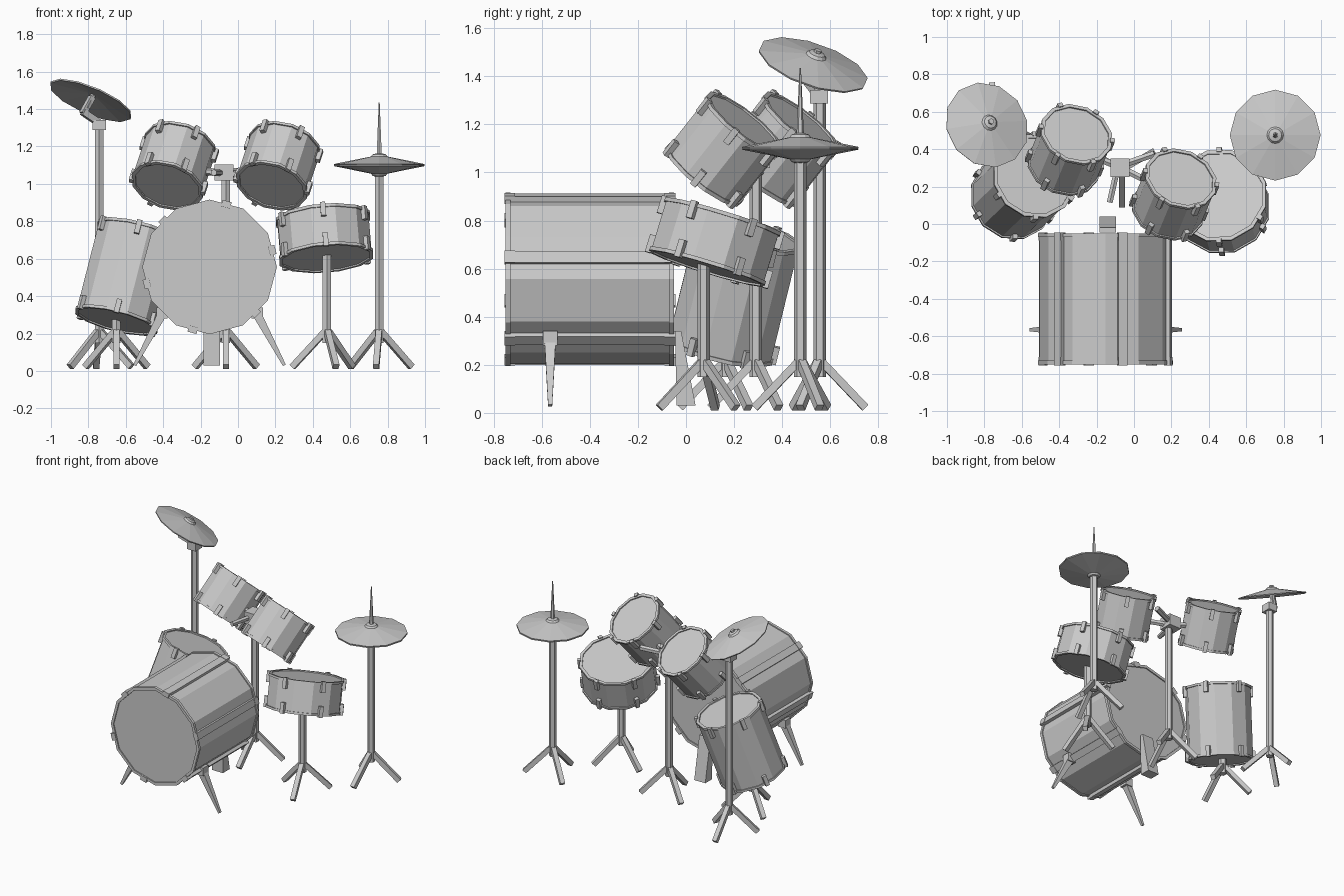
import bpy, bmesh
from math import sin, cos, pi, radians
from mathutils import Vector, Matrix

if "Cube" in bpy.data.objects:
    bpy.data.objects.remove(bpy.data.objects["Cube"])


def finish(name, bm):
    bmesh.ops.recalc_face_normals(bm, faces=bm.faces)
    me = bpy.data.meshes.new(name)
    bm.to_mesh(me)
    bm.free()
    ob = bpy.data.objects.new(name, me)
    bpy.context.collection.objects.link(ob)
    return ob


def frame(center, axis):
    # local Z follows the axis
    q = Vector(axis).to_track_quat('Z', 'Y')
    return Matrix.Translation(center) @ q.to_matrix().to_4x4()


def add_lathe(bm, profile, n, start=0.0):
    rings = []
    for r, z in profile:
        rings.append([bm.verts.new((r * cos(start + 2 * pi * i / n),
                                    r * sin(start + 2 * pi * i / n), z)) for i in range(n)])
    for a, b in zip(rings, rings[1:]):
        for i in range(n):
            j = (i + 1) % n
            bm.faces.new((a[i], a[j], b[j], b[i]))
    bm.faces.new(rings[0])
    bm.faces.new(rings[-1])


def add_box(bm, size, mat):
    bmesh.ops.create_cube(bm, size=1, matrix=mat @ Matrix.Diagonal((*size, 1)))


def lathe(name, profile, n, center, axis=(0, 0, 1), start=0.0):
    bm = bmesh.new()
    add_lathe(bm, profile, n, start)
    bm.transform(frame(center, axis))
    return finish(name, bm)


def box(name, center, size):
    bm = bmesh.new()
    add_box(bm, size, Matrix.Translation(center))
    return finish(name, bm)


def bar(name, a, b, r1, r2=None, n=6):
    a, b = Vector(a), Vector(b)
    return lathe(name, [(r1, 0), (r2 or r1, (b - a).length)], n, a, b - a, pi / n)


def drum(name, center, axis, r, depth, hoop=0.016):
    # shell with raised hoops and recessed heads
    h, s = depth / 2, r - 0.008
    half = [(r - 0.02, h - 0.008), (r - 0.02, h), (r, h), (r, h - hoop), (s, h - hoop)]
    bm = bmesh.new()
    add_lathe(bm, half + [(a, -z) for a, z in reversed(half)], 12)
    bm.transform(frame(center, axis))
    return finish(name, bm)


def lugs(name, center, axis, r, depth):
    # six clamps on each hoop
    bm = bmesh.new()
    for i in range(6):
        rot = Matrix.Rotation(radians(15 + 60 * i), 4, 'Z')
        for sgn in (1, -1):
            add_box(bm, (0.024, 0.028, 0.075),
                    rot @ Matrix.Translation((r * 0.966 + 0.004, 0, sgn * (depth / 2 - 0.03))))
    bm.transform(frame(center, axis))
    return finish(name, bm)


def stand(name, x, y, top, turn, reach=0.19):
    # post with three splayed legs
    bar(name + "_post", (x, y, 0.15), (x, y, top), 0.026)
    for i in range(3):
        a = radians(turn + 120 * i)
        bar(f"{name}_leg_{i + 1}", (x + 0.01 * cos(a), y + 0.01 * sin(a), 0.21),
            (x + reach * cos(a), y + reach * sin(a), 0.022), 0.023, n=4)


# Bass drum with full-length tension strips
BX, BZ = -0.152, 0.556
bass_c = (BX, -0.4, BZ)
drum("bass_drum", bass_c, (0, -1, 0), 0.36, 0.70, 0.02)
bm = bmesh.new()
for i in range(6):
    rot = Matrix.Rotation(radians(15 + 60 * i), 4, 'Y')
    # negative angle keeps the strips on facet centres
    rot = Matrix.Rotation(radians(-15 - 60 * i), 4, 'Y')
    add_box(bm, (0.024, 0.69, 0.05), rot @ Matrix.Translation((0.35, 0, 0)))
    for sgn in (1, -1):
        add_box(bm, (0.035, 0.045, 0.05), rot @ Matrix.Translation((0.347, sgn * 0.333, 0)))
bm.transform(Matrix.Translation(bass_c))
finish("bass_tension_strips", bm)

# Bass spurs
for side, s in (("left", -1), ("right", 1)):
    box(f"spur_block_{side}", (BX + s * 0.255, -0.565, 0.31), (0.06, 0.06, 0.06))
    bar(f"spur_{side}", (BX + s * 0.245, -0.565, 0.32), (BX + s * 0.4, -0.565, 0.03), 0.035, 0.012, 4)

# Bass pedal wedge
bm = bmesh.new()
f = bm.faces.new([bm.verts.new((-0.185, y, z)) for y, z in
                  ((-0.045, 0.34), (-0.02, 0.34), (0.04, 0.03), (-0.04, 0.03))])
ext = bmesh.ops.extrude_face_region(bm, geom=[f])
bmesh.ops.translate(bm, vec=(0.09, 0, 0),
                    verts=[v for v in ext["geom"] if isinstance(v, bmesh.types.BMVert)])
finish("bass_pedal", bm)

# Snare, floor tom and rack toms: centre, axis, radius, depth
tom_axis = (0.25, 0.6, 0.76)
for name, c, axis, r, d in (
        ("snare_drum", (0.463, 0.12, 0.71), (-0.08, 0.29, 0.95), 0.26, 0.23),
        ("floor_tom", (-0.59, 0.2, 0.505), (0.24, 0.23, 0.94), 0.233, 0.51),
        ("rack_tom_left", (-0.343, 0.395, 1.097), tom_axis, 0.2, 0.29),
        ("rack_tom_right", (0.215, 0.158, 1.097), tom_axis, 0.2, 0.29)):
    drum(name, c, axis, r, d)
    lugs(name + "_lugs", c, axis, r, d)

# Stands
stand("snare_stand", 0.475, 0.073, 0.64, -75)
stand("floor_tom_stand", -0.65, 0.165, 0.29, -90)
stand("tom_stand", -0.065, 0.29, 1.04, -90)
stand("hi_hat_stand", 0.755, 0.475, 1.07, -95)
stand("crash_stand", -0.742, 0.556, 1.31, 95)

# Rack tom bracket
box("tom_bracket", (-0.075, 0.3, 1.06), (0.1, 0.1, 0.085))
bar("tom_arm_left", (-0.09, 0.31, 1.06), (-0.22, 0.36, 1.07), 0.02)
bar("tom_arm_right", (-0.05, 0.29, 1.05), (0.09, 0.22, 1.06), 0.02)
bar("tom_arm_rear", (-0.05, 0.32, 1.06), (0.11, 0.375, 1.08), 0.02)
bar("tom_bracket_lever", (-0.095, 0.27, 1.06), (-0.13, 0.115, 1.06), 0.018)

# Hi-hat pair and pull rod
plate = [(0.03, 0), (0.24, -0.036), (0.243, -0.028), (0.045, 0.012), (0.035, 0.024), (0.012, 0.03)]
lathe("hi_hat_top", [(r, z + 0.006) for r, z in plate], 12, (0.755, 0.475, 1.128))
lathe("hi_hat_bottom", plate, 12, (0.755, 0.475, 1.067), (0, 0, -1))
bar("hi_hat_rod", (0.755, 0.475, 1.1), (0.755, 0.475, 1.435), 0.018, 0.003)

# Tilted crash cymbal with bracket
n = Vector((0.37, 0.3, 0.88)).normalized()
cc = Vector((-0.78, 0.535, 1.465))
lathe("crash_cymbal", [(r * 0.98, z) for r, z in plate], 12, cc + n * 0.01, n)
bar("crash_nut", cc - n * 0.07, cc + n * 0.05, 0.016)
box("crash_bracket", (-0.742, 0.553, 1.315), (0.07, 0.075, 0.055))
bar("crash_arm", (-0.735, 0.555, 1.32), (-0.83, 0.505, 1.385), 0.024, n=4)
bar("crash_tilter", (-0.83, 0.505, 1.375), cc, 0.022, n=4)
